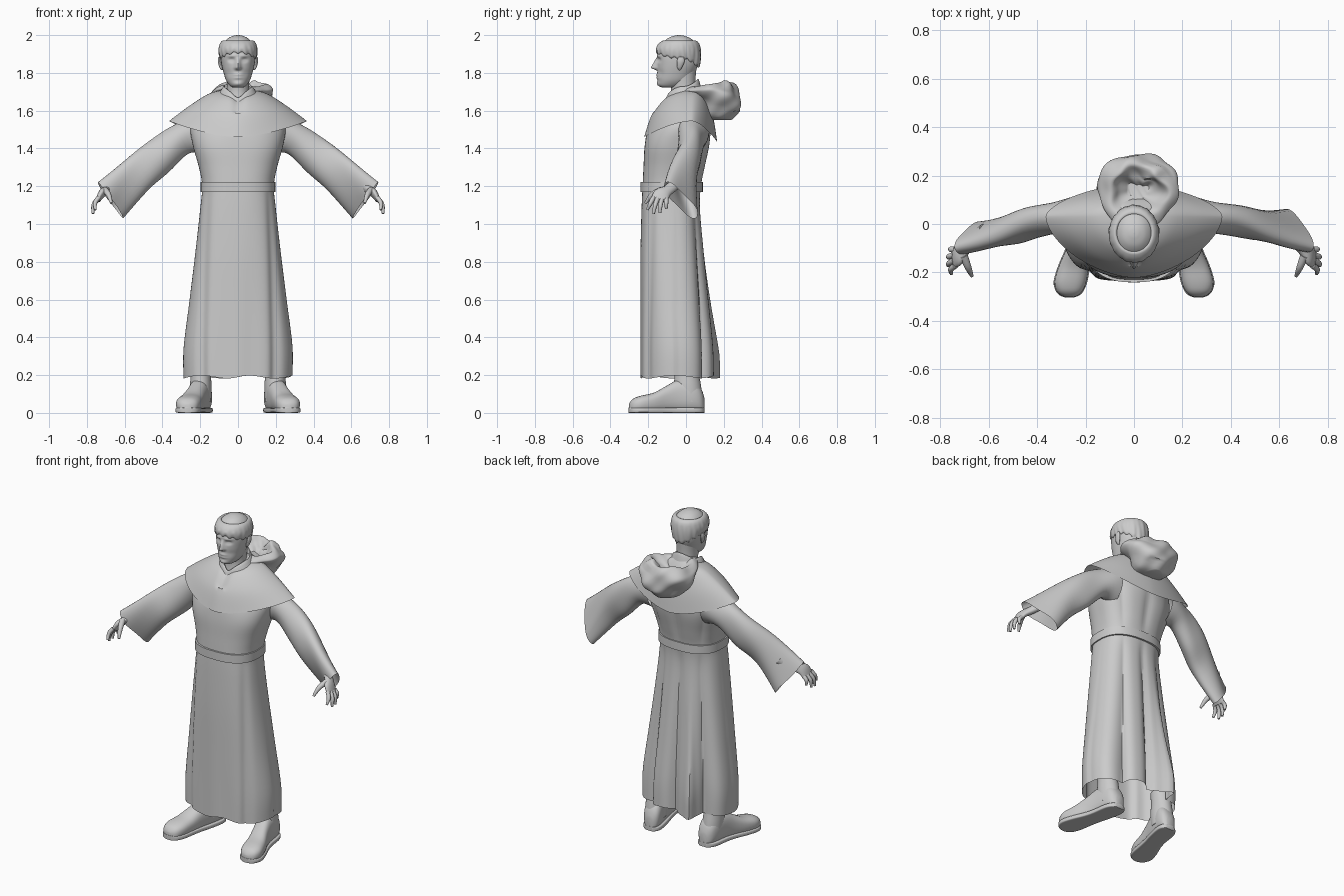
import bpy, bmesh, math
from mathutils import Vector as V


def spow(v, e):
    return math.copysign(abs(v) ** e, v)


def ring(hw, yf, yb, zs, zf=None, zb=None, cx=0, yc=None, p=2, n=64):
    """Rounded horizontal loop: half width, front/back y, side/front/back z."""
    zf = zs if zf is None else zf
    zb = zs if zb is None else zb
    yc = (yf + yb) / 2 if yc is None else yc
    out = []
    for i in range(n):
        a = math.tau * i / n
        c, s = math.cos(a), math.sin(a)
        ry, z = (yb - yc, zb) if s > 0 else (yc - yf, zf)
        out.append(V((cx + hw * spow(c, 2 / p), yc + ry * spow(s, 2 / p), zs * c * c + z * s * s)))
    return out


def sections(secs, n=24):
    """Oval loops, each from two opposite edge points and a half thickness."""
    mids = [(V(a) + V(b)) / 2 for a, b, _ in secs]
    out = []
    for i, (a, b, t) in enumerate(secs):
        d = mids[min(i + 1, len(mids) - 1)] - mids[max(i - 1, 0)]
        u = (V(a) - V(b)) / 2
        w = d.cross(u).normalized() * t
        out.append([mids[i] + u * math.cos(math.tau * k / n) + w * math.sin(math.tau * k / n) for k in range(n)])
    return out


def tube(pts, radii):
    """Round limb along a path."""
    secs = []
    for i, p in enumerate(pts):
        d = V(pts[min(i + 1, len(pts) - 1)]) - V(pts[max(i - 1, 0)])
        u = d.cross(V((1, 0.2, 0.1))).normalized() * radii[i]
        secs.append((V(p) + u, V(p) - u, radii[i]))
    return sections(secs, 12)


def loft(name, rings, sub=4, caps=True, mirror=False, warp=None, angle=40):
    """Skin the loops with a smooth spline between them."""
    fine = []
    for i in range(len(rings) - 1):
        r0, r1, r2, r3 = (rings[max(0, min(len(rings) - 1, i + k))] for k in (-1, 0, 1, 2))
        for s in range(sub):
            t = s / sub
            fine.append([0.5 * (2 * b + (c - a) * t + (2 * a - 5 * b + 4 * c - d) * t * t
                                + (3 * b - a - 3 * c + d) * t ** 3) for a, b, c, d in zip(r0, r1, r2, r3)])
    fine.append(rings[-1])
    bm = bmesh.new()
    vs = [[bm.verts.new(warp(p) if warp else p) for p in r] for r in fine]
    n = len(rings[0])
    for a, b in zip(vs, vs[1:]):
        for k in range(n):
            bm.faces.new((a[k], a[(k + 1) % n], b[(k + 1) % n], b[k]))
    if caps:
        bm.faces.new(vs[0])
        bm.faces.new(vs[-1])
    bmesh.ops.recalc_face_normals(bm, faces=bm.faces)
    me = bpy.data.meshes.new(name)
    bm.to_mesh(me)
    bm.free()
    me.polygons.foreach_set("use_smooth", [True] * len(me.polygons))
    me.set_sharp_from_angle(angle=math.radians(angle))
    ob = bpy.data.objects.new(name, me)
    bpy.context.collection.objects.link(ob)
    if mirror:
        ob.modifiers.new("mirror", 'MIRROR').use_mirror_merge = False
    return ob


def bell(v, mid, w):
    return math.exp(-((v - mid) / w) ** 2)


# robe: body and skirt, with pleats at the back and a flat front panel
def pleats(p):
    th = math.atan2(p.y + 0.06, p.x)
    low = max(0, min(1, (1.2 - p.z) / 0.9))
    back = max(0, math.sin(th)) ** 0.6 * max(0, min(1, (1.55 - p.z) / 0.15))
    waist = 1 - 0.8 * bell(p.z, 1.195, 0.07)
    f = 1 - waist * back * (0.07 + 0.2 * low) * (1 - abs(math.sin(3.6 * th + 0.5))) ** 1.5
    for a in (-0.62, -2.5):
        f -= 0.07 * low ** 0.5 * bell(th, a, 0.12)
    f += 0.2 * low ** 2 * bell(th, 2.1, 0.12)
    f += 0.012 * low * math.cos(8 * th) * (th < 0)
    return V((p.x * f, -0.06 + (p.y + 0.06) * f, p.z + 0.008 * low * math.cos(5 * th)))


robe = [(.285, -.24, .15, .19), (.285, -.24, .145, .35), (.255, -.24, .12, .6), (.225, -.24, .095, .85),
        (.2, -.235, .075, 1.08), (.19, -.23, .08, 1.2), (.207, -.225, .1, 1.3), (.24, -.218, .125, 1.42),
        (.25, -.195, .13, 1.52), (.2, -.13, .1, 1.61)]
loft("robe", [ring(*r, p=2.5 if r[3] < 1.45 else 2, n=144) for r in robe], 5, False, warp=pleats)

# belt
loft("belt", [ring(.187 + o, -.23 - o, .078 + o, z, p=2.5)
              for o, z in ((0, 1.17), (.011, 1.17), (.011, 1.222), (0, 1.222))], 1, False)


# shoulder cape and collar, notched at the throat
def notch(p):
    return p - V((0, .004, .022)) * bell(p.x, 0, .028) * (p.y < -.05 and p.z > 1.6)


cape = [(.08, -.095, .07, 1.71, 1.68, 1.735, 2), (.16, -.135, .11, 1.687, 1.645, 1.67, 1.95),
        (.265, -.185, .145, 1.62, 1.57, 1.56, 1.8), (.365, -.222, .165, 1.545, 1.46, 1.435, 1.65)]
loft("shoulder_cape", [ring(*r[:6], yc=.03, p=r[6], n=96) for r in cape], 5, False, warp=notch)
collar = [(.1, -.11, .08, 1.69, 1.665, 1.72), (.08, -.1, .068, 1.725, 1.69, 1.765),
          (.07, -.088, .06, 1.723, 1.685, 1.76), (.066, -.08, .05, 1.68, 1.64, 1.7)]
loft("collar", [ring(*r) for r in collar], 3, False, warp=notch)


# crumpled hood lying on the back
def crumple(p):
    th = math.atan2(p.y - .13, p.x - .02)
    k = 0.009 * math.sin(3 * th + 30 * p.z) + 0.004 * math.sin(7 * th - 50 * p.z)
    lift = 0.008 * math.sin(3 * th + 1) + .025 * bell(th, .9, .3) * (p.z > 1.71)
    dent = .012 * math.sin(75 * p.y + 12 * p.x) * bell(p.x, .03, .07) * bell(p.y, .17, .07) * (p.z > 1.66)
    return V((p.x + k * math.cos(th), p.y + k * math.sin(th), p.z + lift * (p.z > 1.6) + dent))


hood = [(.05, .13, .23, 1.55), (.11, .09, .25, 1.57), (.15, .05, .285, 1.64, 1.68, 1.61),
        (.165, .0, .295, 1.69, 1.70, 1.66), (.155, -.03, .275, 1.715, 1.715, 1.715),
        (.12, .02, .235, 1.735, 1.735, 1.75), (.085, .06, .2, 1.705), (.04, .09, .17, 1.68)]
loft("hood", [ring(*r, cx=.015, p=1.9, n=80) for r in hood], 5, warp=crumple)

# wide sleeves; the two cuffs hang a little differently
for side, sx, hang in (("right", 1, .06), ("left", -1, .0)):
    sleeve = [((.19, .03, 1.6), (.18, .03, 1.37), .09), ((.34, .035, 1.525), (.26, .03, 1.37), .068),
              ((.45, .005, 1.45), (.365, .02 + hang / 4, 1.275), .064),
              ((.58, -.05, 1.355), (.475, hang * .7 - .015, 1.185), .06),
              ((.74, -.105, 1.22), (.61, hang - .01, 1.03), .045)]
    loft("sleeve_" + side, sections([((a[0] * sx, *a[1:]), (b[0] * sx, *b[1:]), t) for a, b, t in sleeve], 32), 5, False,
         warp=lambda p: p + V((0, .006, .004)) * math.sin(28 * abs(p.x) + 14 * p.z))

# hands
palm = [((.62, -.06, 1.25), (.62, .0, 1.22), .026), ((.685, -.115, 1.2), (.68, -.055, 1.175), .022),
        ((.718, -.168, 1.175), (.72, -.085, 1.15), .02), ((.742, -.182, 1.13), (.742, -.095, 1.12), .013)]
loft("palm", sections(palm), 4, True, True)
fingers = [((.738, -.172, 1.14), (.757, -.188, 1.11), (.755, -.205, 1.075)),
           ((.742, -.15, 1.135), (.765, -.163, 1.1), (.768, -.172, 1.055)),
           ((.742, -.128, 1.13), (.765, -.135, 1.1), (.766, -.138, 1.058)),
           ((.738, -.105, 1.13), (.757, -.105, 1.11), (.755, -.104, 1.08)),
           ((.705, -.13, 1.18), (.685, -.18, 1.155), (.67, -.215, 1.11))]
for i, f in enumerate(fingers):
    thick = (.018, .014, .007) if i == 4 else (.0125, .0115, .007)
    loft("thumb" if i == 4 else f"finger_{i + 1}", tube(f, thick), 4, True, True)

# boots: foot, sole and shaft
foot = [(-.302, .266, .015, .045), (-.294, .266, .036, .06), (-.275, .266, .054, .078), (-.235, .262, .066, .092),
        (-.17, .247, .062, .107), (-.1, .225, .054, .145), (-.04, .208, .054, .175), (.04, .194, .056, .175),
        (.08, .188, .045, .13), (.097, .186, .022, .08)]


def foot_rings(height, grow, p):
    out = []
    for y, x, w, h in foot:
        h = height or h
        r = ring(w + grow, -h / 2, h / 2, 0, p=p, n=32)
        out.append([V((x + q.x, y * (1 + grow), q.y + h / 2)) for q in r])
    return out


loft("boot_foot", foot_rings(0, 0, 2.5), 3, True, True)
loft("boot_sole", foot_rings(.028, .004, 6), 3, True, True)
shaft = [(.055, -.06, .09, .06), (.057, -.065, .08, .14), (.054, -.06, .07, .2), (.056, -.06, .06, .28)]
loft("boot_shaft", [ring(*r, cx=.197, n=32) for r in shaft], 3, True, True)

# neck
loft("neck", [ring(*r) for r in ((.075, -.09, .065, 1.62), (.06, -.078, .052, 1.7),
                                 (.06, -.085, .05, 1.76), (.065, -.09, .055, 1.82))])


# head with sculpted face
def face(p):
    if p.y > -.08:
        return p
    x, z = abs(p.x), p.z
    d = -.012 * bell(x, .034, .017) * bell(z, 1.868, .011) + .005 * bell(x, .034, .01) * bell(z, 1.866, .005)
    d += .005 * bell(x, .032, .025) * bell(z, 1.89, .008)
    slope = max(0, min(1, (1.885 - z) / .055))
    d += .034 * slope * bell(x, 0, .009 + .006 * slope) * max(0, min(1, (z - 1.812) / .014))
    d += .006 * bell(x, 0, .024) * (bell(z, 1.789, .007) + bell(z, 1.773, .006))
    d += .007 * bell(x, 0, .025) * bell(z, 1.742, .012) - .004 * bell(x, .045, .02) * bell(z, 1.8, .02)
    return V((p.x, p.y - d, p.z))


head = [(.025, -.125, -.05, 1.722), (.044, -.144, -.015, 1.733), (.063, -.15, .02, 1.76), (.076, -.152, .045, 1.8),
        (.086, -.152, .063, 1.84), (.091, -.153, .07, 1.88), (.09, -.148, .068, 1.92), (.074, -.122, .05, 1.96),
        (.05, -.093, .02, 1.985), (.022, -.06, -.012, 1.997), (.002, -.038, -.034, 2.0)]
loft("head", [ring(*r, p=2.15, n=96) for r in head], 8, warp=face, angle=70)


# tonsured hair band with locks
def locks(p):
    th = math.atan2(p.y + .035, p.x)
    low = max(0, min(1, (1.97 - p.z) / .06))
    k = 1 + low * (.01 * math.sin(22 * th + 25 * p.z) + .007 * math.sin(13 * th))
    return V((p.x * k, -.035 + (p.y + .035) * k, p.z + .005 * math.sin(17 * th) * (p.z < 1.93)))


hair = [(.085, -.145, .06, 1.885, 1.912, 1.835), (.097, -.156, .073, 1.88, 1.908, 1.835),
        (.104, -.159, .079, 1.92, 1.93, 1.9), (.095, -.145, .07, 1.957, 1.955, 1.955),
        (.078, -.12, .047, 1.972), (.068, -.11, .036, 1.962)]
loft("hair", [ring(*r, n=128) for r in hair], 3, False, warp=locks, angle=60)

# ears
ear = [((.084, -.038, 1.815), (.084, -.03, 1.815), .004), ((.09, -.047, 1.83), (.09, -.02, 1.83), .008),
       ((.097, -.048, 1.86), (.097, -.008, 1.86), .009), ((.098, -.04, 1.885), (.098, -.012, 1.885), .006)]
loft("ear", sections(ear, 16), 4, True, True)
